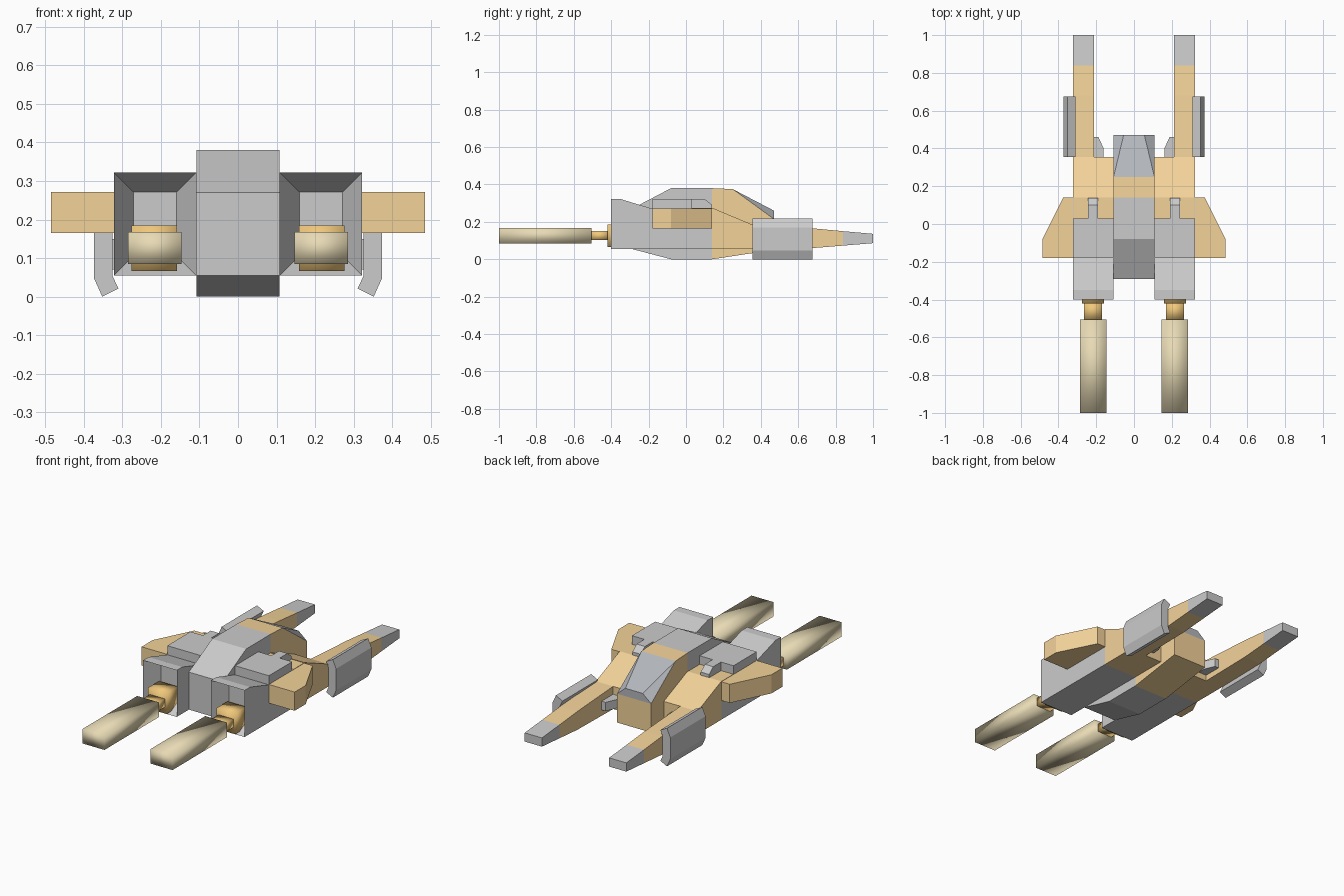
import bpy, bmesh
from mathutils import Vector

if "Cube" in bpy.data.objects:
    bpy.data.objects.remove(bpy.data.objects["Cube"])


def material(name, rgb):
    m = bpy.data.materials.new(name)
    m.diffuse_color = (*rgb, 1)
    m.use_nodes = True
    m.node_tree.nodes["Principled BSDF"].inputs["Base Color"].default_value = m.diffuse_color
    return m


ORANGE = material("orange_paint", (0.90, 0.65, 0.32))
AMBER = material("amber_metal", (0.88, 0.58, 0.20))
GOLD = material("pale_gold", (0.80, 0.70, 0.46))
DARK = material("dark_glass", (0.45, 0.47, 0.50))


def finish(name, bm, mat=None, mirror=False, smooth=False):
    bmesh.ops.recalc_face_normals(bm, faces=bm.faces)
    me = bpy.data.meshes.new(name)
    for f in bm.faces:
        f.smooth = smooth
    bm.to_mesh(me)
    bm.free()
    ob = bpy.data.objects.new(name, me)
    bpy.context.collection.objects.link(ob)
    if mat:
        me.materials.append(mat)
    if mirror:
        mod = ob.modifiers.new("mirror", 'MIRROR')
        mod.use_mirror_merge = False
    return ob


def prism_bm(profile, axis, lo, hi):
    """Extrude a 2D profile along an axis (0=x: yz, 1=y: xz, 2=z: xy)."""
    bm = bmesh.new()
    verts = []
    for a, b in profile:
        co = [a, b]
        co.insert(axis, lo)
        verts.append(bm.verts.new(co))
    face = bm.faces.new(verts)
    res = bmesh.ops.extrude_face_region(bm, geom=[face])
    move = Vector((0, 0, 0))
    move[axis] = hi - lo
    bmesh.ops.translate(bm, vec=move, verts=[g for g in res["geom"] if isinstance(g, bmesh.types.BMVert)])
    bmesh.ops.recalc_face_normals(bm, faces=bm.faces)
    return bm


def prism(name, profile, axis, lo, hi, mat=None, mirror=True, smooth=False):
    return finish(name, prism_bm(profile, axis, lo, hi), mat, mirror, smooth)


def box(name, x, y, z, mat=None, smooth=False):
    rect = [(x[0], z[0]), (x[1], z[0]), (x[1], z[1]), (x[0], z[1])]
    return prism(name, rect, 1, y[0], y[1], mat, True, smooth)


# Central fuselage: grey front, orange rear
prism("centre_hull", [(-0.29, 0.055), (-0.08, 0), (0.14, 0), (0.14, 0.38), (-0.08, 0.38), (-0.29, 0.27)],
      0, -0.108, 0.108, None, False)
prism("centre_rear", [(0.14, 0), (0.47, 0.05), (0.47, 0.215), (0.25, 0.375), (0.14, 0.38)],
      0, -0.108, 0.108, ORANGE, False)

# Tapered canopy over the rear slope
bm = bmesh.new()
for s in (-1, 1):
    for co in ((0.108, 0.25, 0.375), (0.108, 0.47, 0.215), (0.055, 0.47, 0.26)):
        bm.verts.new((s * co[0], co[1], co[2]))
bmesh.ops.convex_hull(bm, input=bm.verts[:])
bmesh.ops.dissolve_limit(bm, angle_limit=0.02, verts=bm.verts[:], edges=bm.edges[:])
finish("canopy", bm, DARK)

# Side hulls with a recessed front opening
bm = prism_bm([(-0.40, 0.055), (0.14, 0.055), (0.14, 0.27), (-0.18, 0.27), (-0.35, 0.322), (-0.40, 0.322)],
              0, 0.108, 0.322)
front = min(bm.faces, key=lambda f: f.calc_center_median().y)
bmesh.ops.inset_region(bm, faces=[front], thickness=0.051, use_even_offset=True)
bmesh.ops.translate(bm, vec=(0, 0.09, 0), verts=front.verts[:])
finish("side_hull", bm, None, True)

# Rear shoulders, long prongs and grey prong tips
prism("shoulder", [(0.14, 0.055), (0.355, 0.055), (0.355, 0.185), (0.14, 0.275)], 0, 0.108, 0.322, ORANGE)
prism("prong", [(0.355, 0.055), (0.68, 0.06), (0.84, 0.073), (0.84, 0.15), (0.68, 0.165), (0.355, 0.185)],
      0, 0.213, 0.322, ORANGE)
prism("prong_tip", [(0.84, 0.073), (1.0, 0.086), (1.0, 0.136), (0.84, 0.15)], 0, 0.213, 0.322)

# Small fins on the inside of the prongs
prism("inner_fin", [(0.161, 0.35), (0.215, 0.35), (0.215, 0.46), (0.188, 0.46), (0.161, 0.40)], 2, 0.09, 0.14)

# Stub wings, reaching inward under the top plates
prism("stub_wing", [(0.322, -0.18), (0.485, -0.18), (0.485, -0.08), (0.375, 0.14), (0.322, 0.14)],
      2, 0.165, 0.272, ORANGE)
box("wing_root", (0.108, 0.321), (-0.15, 0.14), (0.2, 0.273), ORANGE)

# Raised top plates with a rear finger
box("top_plate", (0.108, 0.322), (-0.18, 0.03), (0.265, 0.322))
prism("plate_finger", [(0.03, 0.265), (0.138, 0.265), (0.138, 0.292), (0.10, 0.322), (0.03, 0.322)],
      0, 0.19, 0.243)

# Bent side shields
prism("side_shield", [(0.352, 0), (0.373, 0.047), (0.373, 0.171), (0.352, 0.218), (0.31, 0.197),
                      (0.325, 0.165), (0.325, 0.053), (0.31, 0.021)], 1, 0.355, 0.675)
box("shield_mount", (0.32, 0.326), (0.37, 0.66), (0.07, 0.15))

# Front cannons: flange, neck and barrel
box("cannon_flange", (0.158, 0.276), (-0.42, -0.32), (0.066, 0.185), AMBER, True)
box("cannon_neck", (0.17, 0.264), (-0.51, -0.41), (0.102, 0.15), AMBER, True)
box("cannon_barrel", (0.146, 0.285), (-1.0, -0.505), (0.085, 0.168), GOLD, True)
